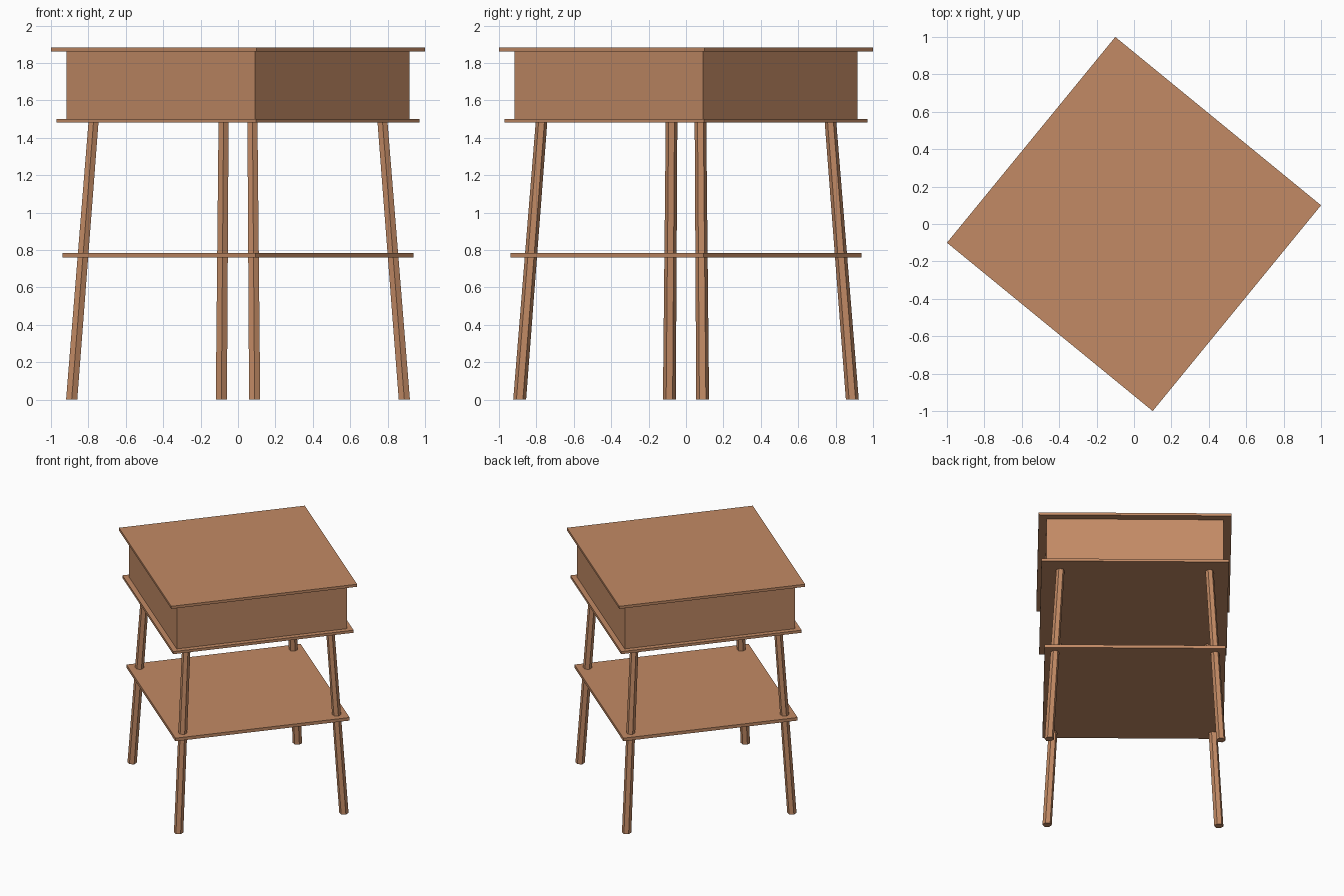
import bpy, bmesh, math
from mathutils import Matrix, Vector

if "Cube" in bpy.data.objects:
    bpy.data.objects.remove(bpy.data.objects["Cube"])

# The whole table is turned so its corners point roughly along x and y
TURN = math.atan(0.1) - math.pi / 4
ROT = Matrix.Rotation(TURN, 4, 'Z')

wood = bpy.data.materials.new("warm_brown_wood")
wood.diffuse_color = (0.54, 0.255, 0.129, 1)
wood.use_nodes = True
wood.node_tree.nodes["Principled BSDF"].inputs["Base Color"].default_value = wood.diffuse_color


def finish(name, bm):
    bmesh.ops.recalc_face_normals(bm, faces=bm.faces)
    mesh = bpy.data.meshes.new(name)
    bm.to_mesh(mesh)
    bm.free()
    mesh.materials.append(wood)
    obj = bpy.data.objects.new(name, mesh)
    bpy.context.collection.objects.link(obj)
    return obj


def slab(name, half, z0, z1):
    """Square board of half width `half` between two heights."""
    bm = bmesh.new()
    scale = Matrix.Diagonal((2 * half, 2 * half, z1 - z0, 1))
    bmesh.ops.create_cube(bm, size=1,
                          matrix=Matrix.Translation((0, 0, (z0 + z1) / 2)) @ ROT @ scale)
    return finish(name, bm)


def leg(name, foot, head, r_foot, r_head, sides=6):
    """Tapered, splayed hexagonal leg with level ends."""
    bm = bmesh.new()
    rings = []
    for centre, r in ((foot, r_foot), (head, r_head)):
        angles = [math.pi / 2 + 2 * math.pi * i / sides for i in range(sides)]
        rings.append([bm.verts.new(centre + Vector((r * math.cos(a), r * math.sin(a), 0)))
                      for a in angles])
    for i in range(sides):
        j = (i + 1) % sides
        bm.faces.new((rings[0][i], rings[0][j], rings[1][j], rings[1][i]))
    bm.faces.new(rings[0][::-1])
    bm.faces.new(rings[1])
    return finish(name, bm)


# Boards and drawer box
slab("table_top", 0.7107, 1.861, 1.882)
slab("drawer_box", 0.6515, 1.502, 1.861)
slab("box_base", 0.690, 1.481, 1.502)
slab("lower_shelf", 0.666, 0.760, 0.785)

# Four splayed legs that pass through the shelf
for sx, sy, where in ((1, 1, "back_right"), (1, -1, "front_right"),
                      (-1, -1, "front_left"), (-1, 1, "back_left")):
    foot = ROT @ Vector((sx * 0.632, sy * 0.632, 0))
    head = ROT @ Vector((sx * 0.549, sy * 0.549, 1.485))
    leg(where + "_leg", foot, head, 0.0345, 0.0310)
